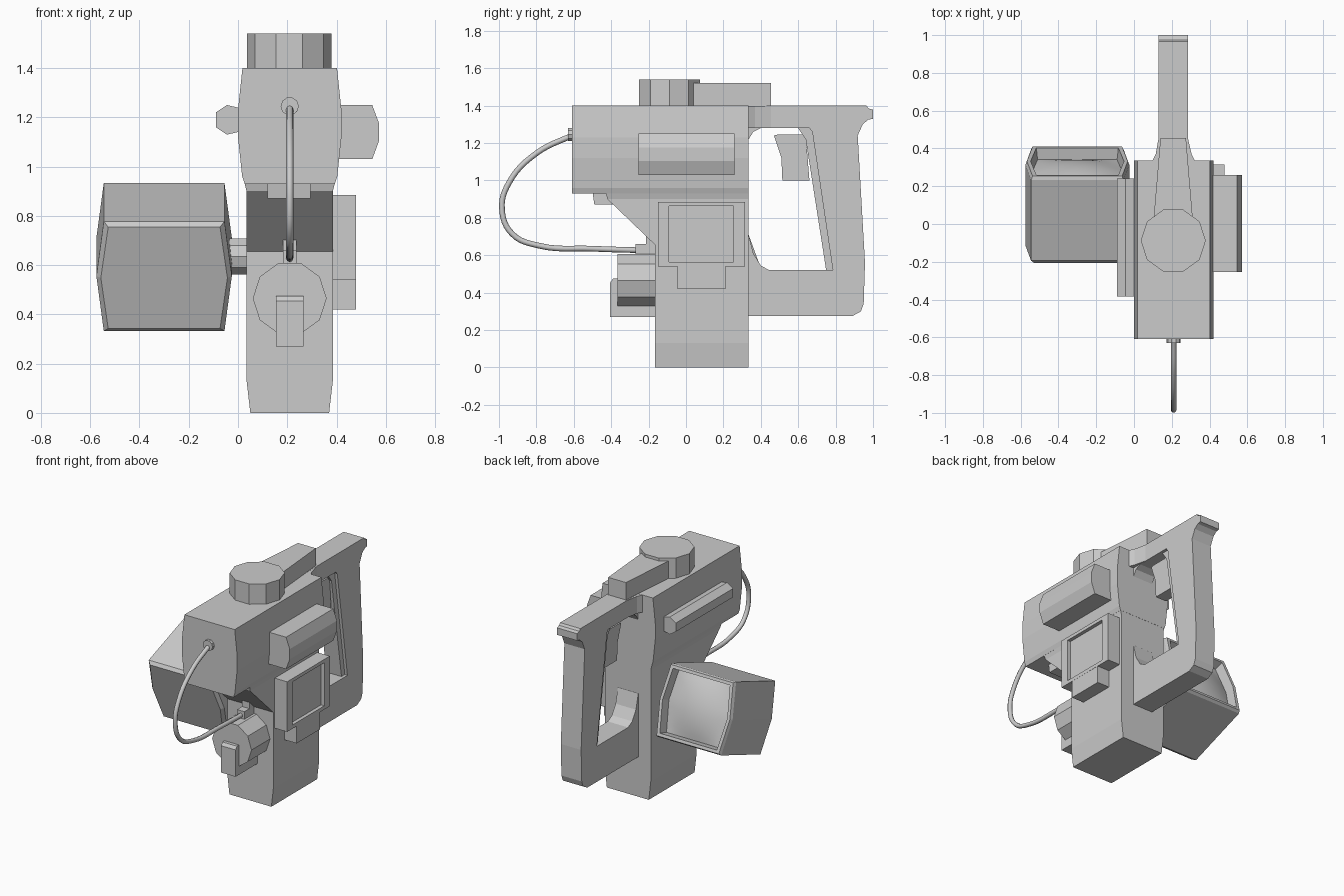
import bpy, bmesh, math
from mathutils import Matrix

if "Cube" in bpy.data.objects:
    bpy.data.objects.remove(bpy.data.objects["Cube"])

CX = 0.21  # centre plane of the body


def finish(name, bm):
    bmesh.ops.recalc_face_normals(bm, faces=bm.faces[:])
    me = bpy.data.meshes.new(name)
    bm.to_mesh(me)
    bm.free()
    ob = bpy.data.objects.new(name, me)
    bpy.context.collection.objects.link(ob)
    return ob


def loft(name, rings):
    """Skin a list of equal-length point rings and cap both ends."""
    bm = bmesh.new()
    vs = [[bm.verts.new(p) for p in r] for r in rings]
    n = len(rings[0])
    for a, b in zip(vs, vs[1:]):
        for i in range(n):
            bm.faces.new((a[i], a[(i + 1) % n], b[(i + 1) % n], b[i]))
    bm.faces.new(vs[0])
    bm.faces.new(vs[-1])
    return finish(name, bm)


def prism(name, pts, axis, lo, hi):
    """Extrude a 2D profile (remaining axes in order) along one axis."""
    def place(p, t):
        c = list(p)
        c.insert("xyz".index(axis), t)
        return c
    return loft(name, [[place(p, t) for p in pts] for t in (lo, hi)])


def box(name, x, y, z):
    return prism(name, [(x[0], y[0]), (x[1], y[0]), (x[1], y[1]), (x[0], y[1])], "z", *z)


def drum(name, c, r, n, axis, lo, hi):
    pts = [(c[0] + r * math.cos(2 * math.pi * i / n), c[1] + r * math.sin(2 * math.pi * i / n))
           for i in range(n)]
    return prism(name, pts, axis, lo, hi)


def sym(half):
    """Mirror (offset, value) pairs about the body centre plane."""
    return [(CX + a, b) for a, b in half] + [(CX - a, b) for a, b in reversed(half)]


# Body: upper housing and lower column with sloped front
prism("upper_housing", sym([(0.192, 1.4), (0.21, 1.23), (0.21, 1.12), (0.193, 0.96), (0.183, 0.93)]),
      "y", -0.61, 0.335)
column = []
for z, w, yf in [(0, 0.16, -0.165), (0.13, 0.175, -0.165), (0.655, 0.175, -0.165),
                 (0.9, 0.175, -0.42), (0.96, 0.19, -0.435)]:
    column.append([(CX - w, yf, z), (CX + w, yf, z), (CX + w, 0.334, z), (CX - w, 0.334, z)])
loft("lower_column", column)
prism("under_block", [(-0.5, 0.94), (-0.49, 0.87), (-0.37, 0.87), (-0.37, 0.94)], "x", 0.12, 0.295)

# Top knob and tapered bar
drum("top_knob", (0.208, -0.088), 0.172, 10, "z", 1.39, 1.54)
prism("top_bar", [(0.105, 0.04), (0.31, 0.04), (0.275, 0.455), (0.14, 0.455)], "z", 1.39, 1.52)

# Rear handle, flare, grip insert and trigger
handle = [(0.3, 1.4), (0.965, 1.4), (0.975, 1.385), (1.0, 1.378), (1.0, 1.33), (0.975, 1.325),
          (0.945, 1.3), (0.918, 1.24), (0.957, 0.56), (0.95, 0.34), (0.935, 0.3), (0.89, 0.275),
          (0.3, 0.275), (0.3, 0.75), (0.335, 0.71), (0.36, 0.61), (0.4, 0.545), (0.445, 0.52),
          (0.785, 0.52), (0.675, 1.26), (0.66, 1.28), (0.4, 1.28), (0.36, 1.26), (0.335, 1.22),
          (0.3, 1.2)]
prism("rear_handle", handle, "x", 0.13, 0.285)
prism("handle_flare", [(0.095, 0.33), (0.325, 0.33), (0.305, 0.37), (0.284, 0.46), (0.131, 0.46),
                       (0.115, 0.37)], "z", 1.281, 1.399)
prism("grip_insert", [(0.595, 1.285), (0.69, 1.285), (0.8, 0.515), (0.75, 0.515), (0.64, 1.22)],
      "x", 0.15, 0.265)
prism("trigger", [(0.47, 1.24), (0.49, 1.245), (0.64, 1.245), (0.66, 1.0), (0.515, 1.0),
                  (0.51, 1.12)], "x", 0.165, 0.25)

# Side housings
prism("right_housing", [(0.4, 1.25), (0.545, 1.25), (0.573, 1.175), (0.573, 1.105), (0.545, 1.03),
                        (0.39, 1.03)], "y", -0.255, 0.26)
prism("left_rail", [(0.02, 1.235), (-0.045, 1.25), (-0.09, 1.22), (-0.09, 1.16), (-0.045, 1.13),
                    (0.02, 1.145)], "y", -0.385, 0.24)

# Screen panel on the right side
for i, (y, z) in enumerate([((-0.15, -0.09), (0.54, 0.885)), ((0.255, 0.315), (0.54, 0.885)),
                            ((-0.09, 0.255), (0.54, 0.565)), ((-0.09, 0.255), (0.862, 0.885))]):
    box(f"screen_frame_{i}", (0.37, 0.48), y, z)
box("screen", (0.37, 0.455), (-0.1, 0.265), (0.55, 0.875))
box("screen_bracket", (0.37, 0.479), (-0.045, 0.21), (0.42, 0.545))

# Front drum with latch
drum("front_drum", (CX, 0.465), 0.15, 10, "y", -0.367, -0.15)
prism("drum_latch", [(-0.15, 0.27), (-0.405, 0.27), (-0.405, 0.455), (-0.39, 0.475), (-0.15, 0.475)],
      "x", 0.155, 0.265)

# Hose with its two fittings
cu = bpy.data.curves.new("hose", "CURVE")
cu.dimensions = "3D"
cu.bevel_depth = 0.015
cu.bevel_resolution = 2
cu.resolution_u = 6
path = [(-0.6, 1.245), (-0.8, 1.145), (-0.945, 0.99), (-0.984, 0.85), (-0.93, 0.715),
        (-0.79, 0.652), (-0.5, 0.635), (-0.18, 0.625)]
sp = cu.splines.new("BEZIER")
sp.bezier_points.add(len(path) - 1)
for bp, (y, z) in zip(sp.bezier_points, path):
    bp.co = (CX, y, z)
    bp.handle_left_type = bp.handle_right_type = "AUTO"
tmp = bpy.data.objects.new("hose_path", cu)
bpy.context.collection.objects.link(tmp)
me = bpy.data.meshes.new_from_object(tmp.evaluated_get(bpy.context.evaluated_depsgraph_get()))
bpy.data.objects.remove(tmp)
for p in me.polygons:
    p.use_smooth = True
hose = bpy.data.objects.new("hose", me)
bpy.context.collection.objects.link(hose)
drum("hose_collar", (CX, 1.245), 0.037, 10, "y", -0.63, -0.6)
box("hose_fitting", (0.182, 0.238), (-0.27, -0.15), (0.605, 0.66))
box("fitting_mount", (0.182, 0.238), (-0.215, -0.15), (0.61, 0.71))

# Lamp: tilted shell with a recessed mouth and a domed lens
TILT = Matrix.Translation((-0.3, 0.1, 0.633)) @ Matrix.Rotation(math.radians(20), 4, "X")
D, H, W, R = 0.247, 0.237, 0.245, 0.275


def hexagon(s, y):
    return [(a - s * (1 if a > 0 else -1), y, b - s * ((b > 0) - (b < 0)))
            for a, b in [(W, H), (R, 0), (W, -H), (-W, -H), (-R, 0), (-W, H)]]


shell = loft("lamp_shell", [hexagon(0.018, -D), hexagon(0, -D + 0.02), hexagon(0, D - 0.02),
                            hexagon(0.008, D), hexagon(0.028, D), hexagon(0.035, D - 0.07)])
shell.matrix_world = TILT
bm = bmesh.new()
N = 12
grid = []
for j in range(N + 1):
    v = 2 * j / N - 1
    row = []
    for i in range(N + 1):
        u = 2 * i / N - 1
        half = W + (R - W) * (1 - abs(v)) - 0.034
        row.append(bm.verts.new((u * half, D - 0.065 + 0.04 * (1 - u * u) * (1 - v * v),
                                 v * (H - 0.034))))
    grid.append(row)
for j in range(N):
    for i in range(N):
        f = bm.faces.new((grid[j][i], grid[j + 1][i], grid[j + 1][i + 1], grid[j][i + 1]))
        f.smooth = True
lens = finish("lamp_lens", bm)
lens.matrix_world = TILT

# Pivot joining the lamp to the body
drum("lamp_pivot", (0.1, 0.635), 0.077, 10, "x", -0.06, 0.05)
